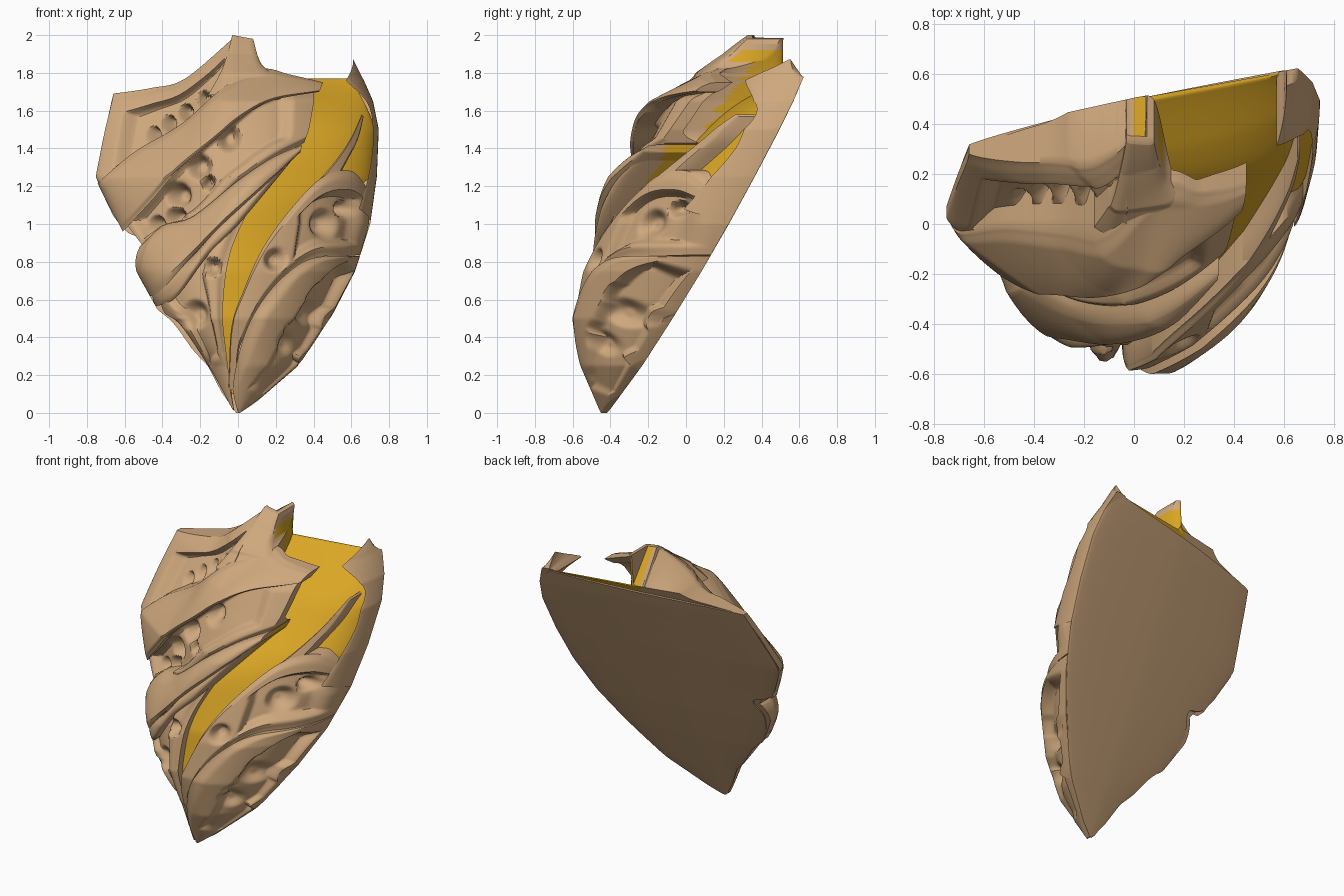
import bpy, bmesh, math

cube = bpy.data.objects.get("Cube")
if cube:
    bpy.data.objects.remove(cube, do_unlink=True)


def material(name, rgb):
    m = bpy.data.materials.new(name)
    m.use_nodes = True
    m.diffuse_color = (*rgb, 1)
    m.node_tree.nodes["Principled BSDF"].inputs["Base Color"].default_value = (*rgb, 1)
    return m


TAN = material("sand tan", (0.62, 0.39, 0.205))
GOLD = material("golden yellow", (0.70, 0.38, 0.018))

# Overall shell: left edge, right edge and depth of the half round at each height
HEIGHT = [0, .25, .5, .75, 1, 1.25, 1.5, 1.65, 1.8, 1.9, 2]
LEFT = [-.03, -.16, -.4, -.54, -.64, -.76, -.72, -.69, -.67, -.67, -.67]
RIGHT = [.03, .32, .49, .62, .7, .735, .745, .715, .65, .61, .6]
DEPTH = [.03, .27, .46, .57, .62, .68, .67, .67, .54, .34, .18]
RIM = 1.78


def table(values, z):
    z = min(max(z, 0), 1.9999)
    i = max(n for n, h in enumerate(HEIGHT) if h <= z)
    f = (z - HEIGHT[i]) / (HEIGHT[i + 1] - HEIGHT[i])
    return values[i] + (values[i + 1] - values[i]) * f


def smooth(x):
    x = min(max(x, 0), 1)
    return x * x * (3 - 2 * x)


def middle(z):
    l, r = table(LEFT, z), table(RIGHT, z)
    return (l + r) / 2, (r - l) / 2


def angle(x, z):
    c, h = middle(z)
    return math.asin(min(max((x - c) / h, -1), 1))


def back(x, z):
    return -.42 + (.18 if x > 0 else .22) * x + .52 * min(z, RIM)


def drape(t, z, k, inset=0):
    """Point on the shell: k is 1 on the outside and 0 on the flat back."""
    c, h = middle(z)
    x = c + h * math.sin(t) * (1 - inset)
    k -= inset
    return x, back(x, z) - k * table(DEPTH, z) * math.cos(t), z if k > 0 else min(z, RIM)


def curve(points, n, k0):
    """Smooth curve through control points (x, z[, k])."""
    p = [q if len(q) == 3 else (*q, k0) for q in points]
    p = [p[0]] + p + [p[-1]]
    out = []
    for i in range(n + 1):
        s = i / n * (len(p) - 3)
        j = min(int(s), len(p) - 4)
        f = s - j
        a, b, c, d = p[j:j + 4]
        x, z, k = [.5 * (2 * b[m] + (c[m] - a[m]) * f
                         + (2 * a[m] - 5 * b[m] + 4 * c[m] - d[m]) * f * f
                         + (3 * (b[m] - c[m]) + d[m] - a[m]) * f ** 3) for m in range(3)]
        out.append((angle(x, z), z, k))
    return out


def patch(name, edge_a, edge_b, k=1, recess=0, rim=(.1, .1, .2, .2), bulge=0, pits=(),
          pit_depth=.12, soft=.05, floor=lambda x, z: 0, mat=TAN, gold_inside=False, n=100, m=36):
    """Solid panel between two edges, reaching back from the shell to the floor."""
    a, b = curve(edge_a, n, k), curve(edge_b, n, k)
    bm = bmesh.new()
    front, mid, rear = {}, {}, {}
    for i in range(n + 1):
        for j in range(m + 1):
            u, v = i / n, j / m
            t, z, kk = [p + (q - p) * v for p, q in zip(a[i], b[i])]
            x = drape(t, z, 1)[0]
            inside = min((u - rim[0]) / .05, (1 - rim[1] - u) / .05,
                         (v - rim[2]) / .09, (1 - rim[3] - v) / .09)
            top = kk + bulge * math.sin(math.pi * v)
            top -= soft * (1 - smooth(min(v, 1 - v) / .12))
            inset = recess * smooth(inside)
            for px, pz, r in pits:
                d = math.hypot(x - px, z - pz) / r
                inset += pit_depth * smooth(1.3 * (1 - d))
            low = min(floor(x, z), top - .1) if top > .1 else floor(x, z)
            front[i, j] = bm.verts.new(drape(t, z, top, inset))
            rear[i, j] = bm.verts.new(drape(t, z, low))
            if i in (0, n) or j in (0, m):
                mid[i, j] = bm.verts.new(drape(t, z, top + (low - top) * .17))

    def paint(face):
        # Sides facing the channel are golden below the lip
        x, _, z = face.calc_center_median()
        face.material_index = int(gold_inside and x > 0 and z < 1.92 and floor(x, z) < .4)

    for i in range(n):
        for j in range(m):
            ring = [(i, j), (i + 1, j), (i + 1, j + 1), (i, j + 1)]
            bm.faces.new([front[q] for q in ring])
            paint(bm.faces.new([rear[q] for q in reversed(ring)]))
    border = [(i, 0) for i in range(n)] + [(n, j) for j in range(m)]
    border += [(i, m) for i in range(n, 0, -1)] + [(0, j) for j in range(m, 0, -1)]
    for p, q in zip(border, border[1:] + border[:1]):
        bm.faces.new([front[q], front[p], mid[p], mid[q]])
        paint(bm.faces.new([mid[q], mid[p], rear[p], rear[q]]))
    bmesh.ops.remove_doubles(bm, verts=bm.verts, dist=.0008)
    bmesh.ops.recalc_face_normals(bm, faces=bm.faces)
    mesh = bpy.data.meshes.new(name)
    bm.to_mesh(mesh)
    bm.free()
    mesh.materials.append(mat)
    mesh.materials.append(GOLD)
    ob = bpy.data.objects.new(name, mesh)
    bpy.context.collection.objects.link(ob)
    bpy.ops.object.select_all(action='DESELECT')
    ob.select_set(True)
    bpy.context.view_layer.objects.active = ob
    bpy.ops.object.shade_smooth_by_angle(angle=math.radians(40))


def hollow(x, z):
    # Opening behind the upper left pieces
    return .75 * smooth((x - .05) / .13) * smooth((z - 1.3) / .2)


# Flat back
patch("back_plate",
      [(-.01, 0), (-.15, .2), (-.33, .46), (-.45, .58), (-.51, .78), (-.48, .91), (-.6, .97), (-.74, 1.2), (-.7, 1.5), (-.66, 1.69)],
      [(.01, 0), (.18, .12), (.33, .27), (.45, .45), (.6, .72), (.7, 1), (.735, 1.25), (.745, 1.5), (.71, 1.66), (.6, 1.77)],
      k=0, soft=0, floor=lambda x, z: -.03, m=24)

# Golden channel winding up between the two halves
patch("golden_channel",
      [(-.06, .1, .7), (-.12, .5, .7), (-.1, .8, .72), (0, 1.1, .7), (.03, 1.35, .5), (.01, 1.6, .3), (0, 1.77, .03)],
      [(-.02, .1, .7), (.02, .5, .7), (.17, .8, .7), (.4, 1.08, .66), (.7, 1.25, .66), (.725, 1.5, .55), (.6, 1.77, .03)],
      soft=0, mat=GOLD, m=24)

# Right half: lower petal, middle panel, thin lip and upright
petal_top = [(.03, .4), (.12, .58), (.25, .73), (.4, .82), (.64, .83)]
patch("lower_petal", [(0, 0), (-.025, .15)] + petal_top,
      [(.01, 0), (.12, .08), (.21, .15), (.34, .28), (.46, .46), (.57, .63), (.66, .83)],
      k=1.04, recess=.15, rim=(.16, .08, .3, .14), pits=[(.28, .37, .08), (.42, .53, .09)], m=56)
patch("middle_panel",
      [(-.05, .12), (-.035, .45), (.03, .65), (.13, .87), (.28, 1.08), (.45, 1.25), (.6, 1.28), (.69, 1.18)],
      [(-.01, .12), (.0, .3)] + petal_top[:-1] + [(.56, .83), (.69, .84)],
      k=.93, recess=.1, rim=(.6, .06, .22, .12),
      pits=[(.2, .81, .07), (.5, 1.0, .09), (.61, 1.08, .05)])
patch("channel_lip", [(.4, 1.2), (.52, 1.34), (.6, 1.46), (.655, 1.58)],
      [(.5, 1.19), (.575, 1.33), (.635, 1.45), (.665, 1.57)], k=.88, m=8)
patch("right_upright", [(.64, 1.08), (.69, 1.25), (.715, 1.45), (.69, 1.63), (.57, 1.76)],
      [(.71, 1.0), (.735, 1.25), (.745, 1.47), (.715, 1.65), (.61, 1.87)], m=12)

# Left half: fan at the bottom, then sashes and pitted panels
patch("lower_fan", [(-.02, .01), (-.06, .3), (-.08, .55), (-.04, .85), (.08, 1.12)],
      [(-.03, .02), (-.14, .22), (-.3, .46, .8), (-.4, .55, .7), (-.42, .75, .6)],
      k=.86, recess=.08, rim=(.25, .1, .2, .2), pits=[(-.25, .52, .09), (-.14, .77, .06)])
patch("lower_sash_fold", [(-.44, .68, .65), (-.25, .82, .76), (-.08, 1.02, .86), (.12, 1.22), (.33, 1.41)],
      [(-.46, .56, .75), (-.33, .61, .78), (-.17, .82, .82), (.03, 1.03), (.32, 1.38)],
      k=.9, bulge=.04, gold_inside=True, m=12)
patch("lower_sash",
      [(-.52, .88, .4), (-.4, .99, .55), (-.24, 1.04, .72), (0, 1.23, .88), (.18, 1.35), (.34, 1.42, .94)],
      [(-.53, .72, .5), (-.45, .62, .8), (-.27, .8, .82), (-.1, .98, .92), (.12, 1.18, .98), (.33, 1.38, .96)],
      k=.95, bulge=.03, gold_inside=True, m=16)
patch("pitted_panel",
      [(-.5, .88, .4), (-.4, .95, .5), (-.2, 1.0, .65), (0, 1.2, .8), (.17, 1.33), (.35, 1.43)],
      [(-.59, 1.0, .4), (-.47, 1.13, .52), (-.3, 1.33, .68), (-.1, 1.5, .82), (.15, 1.68), (.4, 1.7)],
      k=.88, recess=.08, rim=(.04, .1, .2, .04), floor=hollow, gold_inside=True,
      pits=[(-.22, 1.3, .08), (-.05, 1.45, .08), (-.34, 1.15, .08),
            (-.17, 1.22, .045), (-.36, 1.03, .07), (-.47, 1.0, .05)])
patch("upper_sash",
      [(-.75, 1.21, .5), (-.55, 1.38, .48), (-.3, 1.53, .62), (-.08, 1.72, .84), (.12, 1.82, .8), (.28, 1.79, .92), (.45, 1.75)],
      [(-.61, .96, .5), (-.46, 1.12, .66), (-.33, 1.27, .77), (-.16, 1.41, .9), (0, 1.55), (.17, 1.65, .97), (.43, 1.7)],
      k=1, bulge=.03, floor=hollow, gold_inside=True)
patch("top_horn", [(-.16, 1.68, .74), (-.08, 1.83, .84), (-.03, 2.0)],
      [(.26, 1.76, .92), (.13, 1.84, .85), (.08, 1.98)], k=.98, floor=hollow, gold_inside=True, m=12)
patch("top_panel", [(-.74, 1.22, .42), (-.52, 1.37, .44), (-.3, 1.5, .55), (-.03, 1.7, .8)],
      [(-.66, 1.69, .22), (-.46, 1.72, .3), (-.28, 1.77, .4), (-.02, 1.99, .9)],
      recess=.1, rim=(.13, .06, .05, .24), soft=.02,
      pits=[(-.5, 1.47, .05), (-.41, 1.53, .05), (-.31, 1.59, .05), (-.2, 1.66, .05)])
